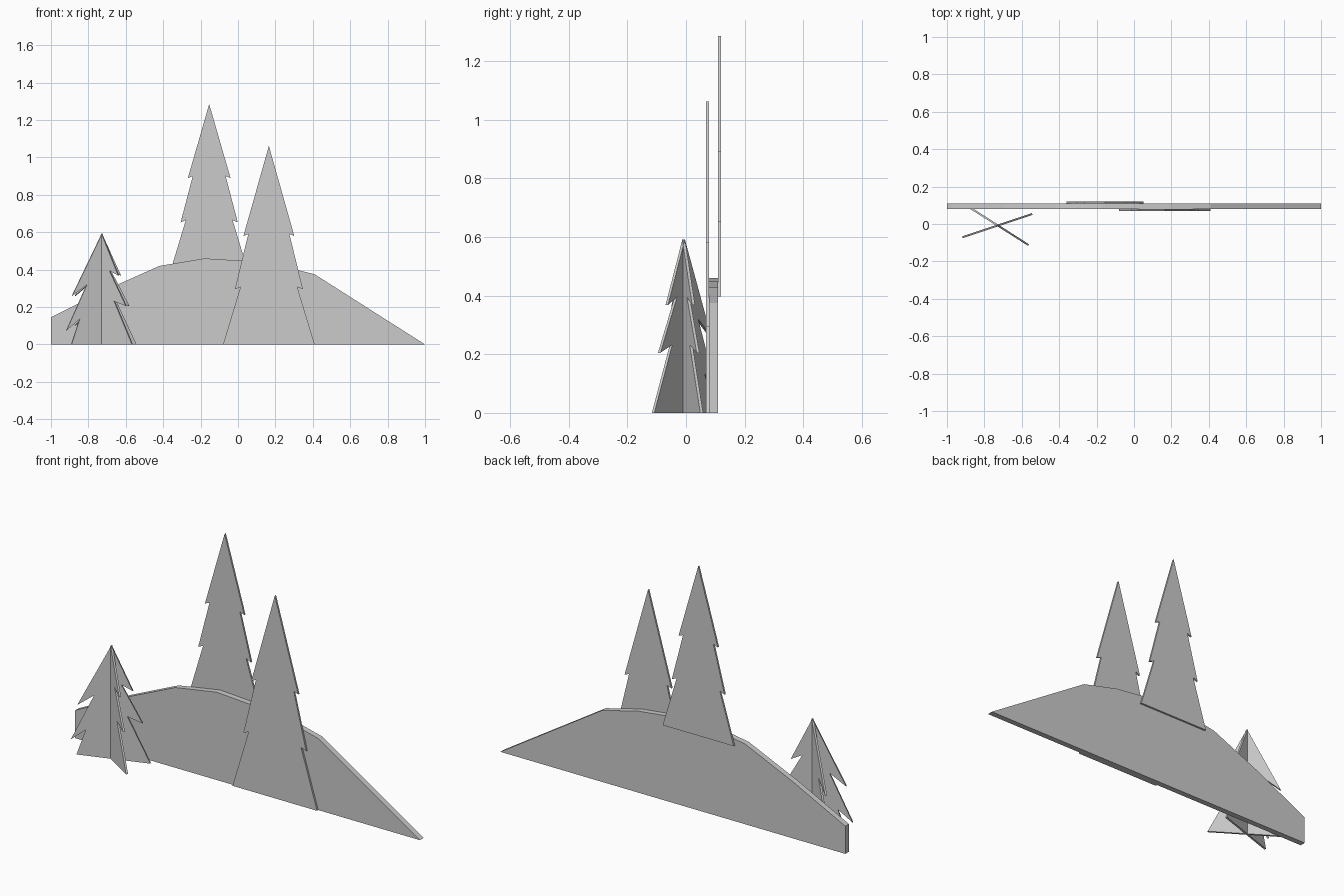
import bpy, bmesh
from math import radians
from mathutils import Matrix

if "Cube" in bpy.data.objects:
    bpy.data.objects.remove(bpy.data.objects["Cube"])


def board(name, outline, y0, y1, matrix=Matrix()):
    """Extrude an (x, z) outline from y0 to y1 into a flat board."""
    bm = bmesh.new()
    face = bm.faces.new([bm.verts.new((x, y0, z)) for x, z in outline])
    ext = bmesh.ops.extrude_face_region(bm, geom=[face])
    verts = [g for g in ext["geom"] if isinstance(g, bmesh.types.BMVert)]
    bmesh.ops.translate(bm, verts=verts, vec=(0, y1 - y0, 0))
    bmesh.ops.recalc_face_normals(bm, faces=bm.faces)
    mesh = bpy.data.meshes.new(name)
    bm.to_mesh(mesh)
    bm.free()
    obj = bpy.data.objects.new(name, mesh)
    obj.matrix_world = matrix
    bpy.context.collection.objects.link(obj)
    return obj


def fir(cx, top, half):
    """Symmetric tree outline from its apex and right-hand points."""
    return ([(cx, top)] + [(cx + x, z) for x, z in half]
            + [(cx - x, z) for x, z in reversed(half)])


# Hill
board("hill", [(-1, 0), (1, 0), (0.41, 0.375), (0.2, 0.427), (0.02, 0.448),
               (-0.18, 0.46), (-0.42, 0.42), (-0.7, 0.295), (-1, 0.145)],
      0.079, 0.109)

# Tall flat trees behind and in front of the hill
board("back_tree", fir(-0.154, 1.285, [(0.114, 0.89), (0.088, 0.9),
      (0.153, 0.652), (0.125, 0.665), (0.206, 0.397)]), 0.109, 0.119)
board("front_tree", fir(0.165, 1.062, [(0.136, 0.58), (0.11, 0.59),
      (0.182, 0.295), (0.152, 0.307), (0.245, 0)]), 0.069, 0.079)

# Small tree made from two crossed boards
small = [(0, 0.592),
         (0.107, 0.368), (0.05, 0.395), (0.155, 0.205), (0.08, 0.232), (0.194, 0),
         (-0.172, 0), (-0.126, 0.135), (-0.2, 0.075), (-0.085, 0.32),
         (-0.168, 0.26)]
for name, angle in (("small_tree_board_a", 18.5), ("small_tree_board_b", -32.5)):
    place = Matrix.Translation((-0.728, -0.008, 0)) @ Matrix.Rotation(radians(angle), 4, "Z")
    board(name, small, -0.005, 0.005, place)
